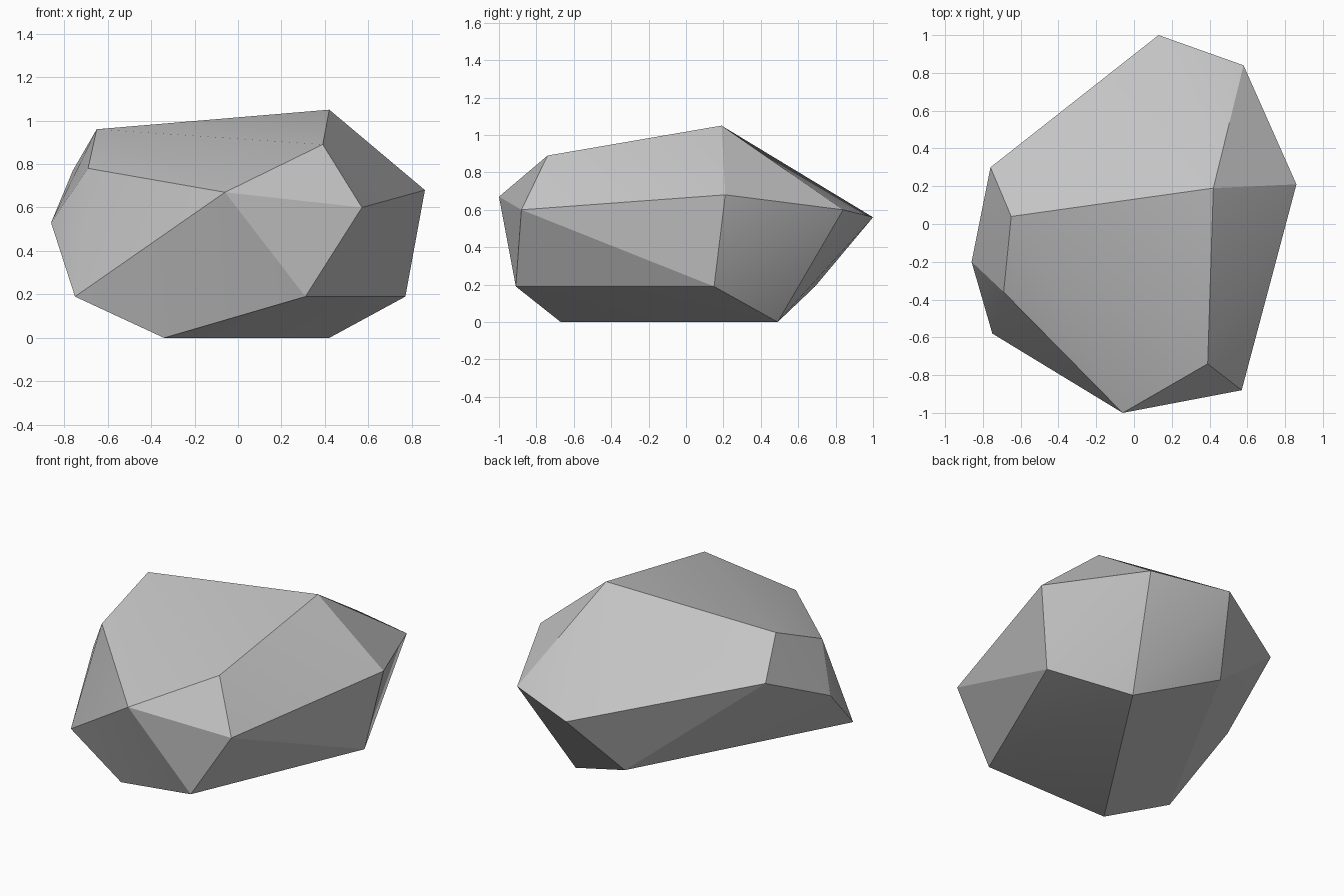
import bpy
import bmesh
import math

# Remove the default cube only
default_cube = bpy.data.objects.get("Cube")
if default_cube:
    bpy.data.objects.remove(default_cube, do_unlink=True)


def make_material(name, color):
    material = bpy.data.materials.new(name)
    material.use_nodes = True
    material.diffuse_color = color
    shader = next(n for n in material.node_tree.nodes if n.type == "BSDF_PRINCIPLED")
    shader.inputs["Base Color"].default_value = color
    return material


# Corners of the chipped boulder, ring by ring from the ground up
foot_edge = [(-.34, -.67, 0), (.42, .49, 0)]
lower_ring = [(.31, -.91, .19), (.77, .15, .19), (-.06, .69, .19), (-.75, -.58, .19)]
belt = [(-.06, -1, .67), (.57, -.88, .6), (.86, .21, .68), (.58, .84, .6),
        (.13, 1, .56), (-.76, .3, .77), (-.86, -.2, .53)]
crown = [(-.69, -.36, .78), (.39, -.74, .89), (.42, .19, 1.05), (-.65, .04, .96)]

# The stone is the convex shell around those corners
mesh = bpy.data.meshes.new("boulder")
bm = bmesh.new()
for corner in foot_edge + lower_ring + belt + crown:
    bm.verts.new(corner)
bmesh.ops.convex_hull(bm, input=bm.verts[:], use_existing_faces=False)
bmesh.ops.recalc_face_normals(bm, faces=bm.faces[:])
bm.to_mesh(mesh)
bm.free()

boulder = bpy.data.objects.new("boulder", mesh)
bpy.context.collection.objects.link(boulder)
mesh.materials.append(make_material("stone grey", (.55, .55, .55, 1)))

# Soften only the slight bends inside each facet, keep the ridges crisp
bpy.ops.object.select_all(action="DESELECT")
boulder.select_set(True)
bpy.context.view_layer.objects.active = boulder
bpy.ops.object.shade_smooth_by_angle(angle=math.radians(20))
